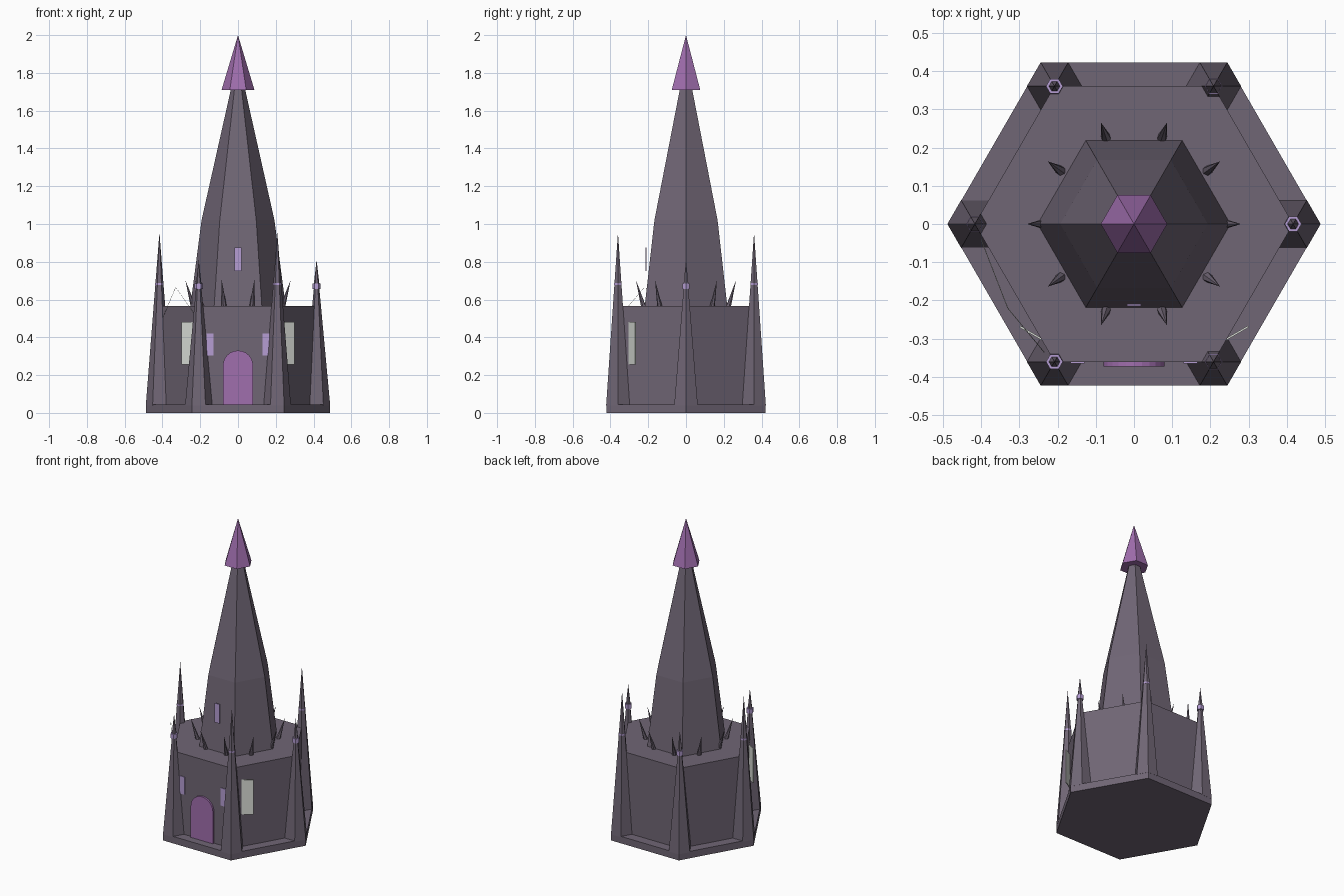
import bpy, bmesh, math
from mathutils import Vector, Matrix

if "Cube" in bpy.data.objects:
    bpy.data.objects.remove(bpy.data.objects["Cube"])


def mat(name, rgb):
    m = bpy.data.materials.new(name)
    lin = [((c / 255 + 0.055) / 1.055) ** 2.4 for c in rgb]
    m.diffuse_color = (*lin, 1)
    m.use_nodes = True
    m.node_tree.nodes["Principled BSDF"].inputs["Base Color"].default_value = m.diffuse_color
    return m


STONE = mat("dusky_stone", (112, 102, 117))
PURPLE = mat("purple", (160, 110, 174))
LILAC = mat("lilac", (182, 158, 212))
PALE = mat("pale_glass", (214, 218, 212))


def finish(name, bm, material):
    bmesh.ops.recalc_face_normals(bm, faces=bm.faces)
    me = bpy.data.meshes.new(name)
    bm.to_mesh(me)
    bm.free()
    me.materials.append(material)
    ob = bpy.data.objects.new(name, me)
    bpy.context.collection.objects.link(ob)
    return ob


def stack(name, profile, material, loc=(0, 0, 0), sides=6, matrix=None):
    """Flat-sided tower from (radius, z) pairs; radius 0 makes a point."""
    bm = bmesh.new()
    rings = []
    for r, z in profile:
        if r == 0:
            rings.append([bm.verts.new((0, 0, z))])
        else:
            rings.append([bm.verts.new((r * math.cos(2 * math.pi * i / sides),
                                        r * math.sin(2 * math.pi * i / sides), z))
                          for i in range(sides)])
    for a, b in zip(rings, rings[1:]):
        for i in range(sides):
            j = (i + 1) % sides
            if len(b) == 1:
                bm.faces.new((a[i], a[j], b[0]))
            else:
                bm.faces.new((a[i], a[j], b[j], b[i]))
    for ring in (rings[0], rings[-1]):
        if len(ring) > 1:
            bm.faces.new(ring)
    bm.transform(Matrix.Translation(loc) @ (matrix or Matrix()))
    return finish(name, bm, material)


def plate(name, outline, thick, material, loc, turn=0):
    """Upright plate: outline in x,z, thickness along y, turned about z."""
    bm = bmesh.new()
    f = bm.faces.new([bm.verts.new((x, 0, z)) for x, z in outline])
    out = bmesh.ops.extrude_face_region(bm, geom=[f])
    bmesh.ops.translate(bm, vec=(0, -thick, 0),
                        verts=[v for v in out["geom"] if isinstance(v, bmesh.types.BMVert)])
    bm.transform(Matrix.Translation(loc) @ Matrix.Rotation(turn, 4, 'Z'))
    return finish(name, bm, material)


def rect(w, z0, z1):
    return [(-w / 2, z0), (w / 2, z0), (w / 2, z1), (-w / 2, z1)]


# Plinth, hall, central spire and its cap
stack("plinth", [(0.487, 0), (0.487, 0.045)], STONE)
stack("hall", [(0.416, 0.04), (0.416, 0.567)], STONE)
stack("spire", [(0.253, 0.56), (0.193, 1.02), (0.036, 1.72)], STONE)
stack("spire_cap", [(0.087, 1.71), (0, 2.0)], PURPLE)

# Corner buttresses: tall and short pinnacles alternate
for i in range(6):
    a = math.radians(60 * i)
    loc = (0.416 * math.cos(a), 0.416 * math.sin(a), 0)
    if i % 2:
        stack("tall_buttress", [(0.072, 0.04), (0, 0.955)], STONE, loc)
        stack("tall_band", [(0.0228, 0.676), (0.0228, 0.687)], LILAC, loc)
    else:
        stack("short_buttress", [(0.072, 0.04), (0.014, 0.665)], STONE, loc)
        stack("short_band", [(0.022, 0.656), (0.022, 0.685)], LILAC, loc)
        stack("short_pinnacle", [(0.015, 0.68), (0, 0.81)], STONE, loc)

# Ring of ten thorns leaning away from the spire
for i in range(10):
    a = math.radians(36 * i)
    m = Matrix.Rotation(a, 4, 'Z') @ Matrix.Rotation(0.29, 4, 'Y')
    stack("thorn", [(0.014, -0.01), (0, 0.142)], STONE,
          (0.238 * math.cos(a), 0.238 * math.sin(a), 0.567), 6, m)

# Arched door
arch = [(-0.08, 0.045), (0.08, 0.045)]
arch += [(0.08 * math.cos(math.pi * k / 12), 0.25 + 0.08 * math.sin(math.pi * k / 12))
         for k in range(13)]
plate("door", arch, 0.013, PURPLE, (0, -0.359, 0))

# Windows
plate("spire_window", rect(0.036, 0.75, 0.875), 0.005, LILAC, (0, -0.209, 0))
for s in (-1, 1):
    plate("hall_window", rect(0.036, 0.305, 0.42), 0.005, LILAC, (s * 0.148, -0.3595, 0))
    plate("side_window", rect(0.1, 0.255, 0.48), 0.005, PALE,
          (s * 0.254, -0.291, 0), s * math.radians(30))

# Fine cobweb thread between two left buttresses
cu = bpy.data.curves.new("web_thread", 'CURVE')
cu.dimensions = '3D'
cu.bevel_depth = 0.001
cu.bevel_resolution = 0
sp = cu.splines.new('POLY')
pts = [(-0.40, -0.04, 0.50), (-0.33, -0.22, 0.665), (-0.235, -0.335, 0.53)]
sp.points.add(len(pts) - 1)
for p, c in zip(sp.points, pts):
    p.co = (*c, 1)
cu.materials.append(PALE)
bpy.context.collection.objects.link(bpy.data.objects.new("web_thread", cu))
